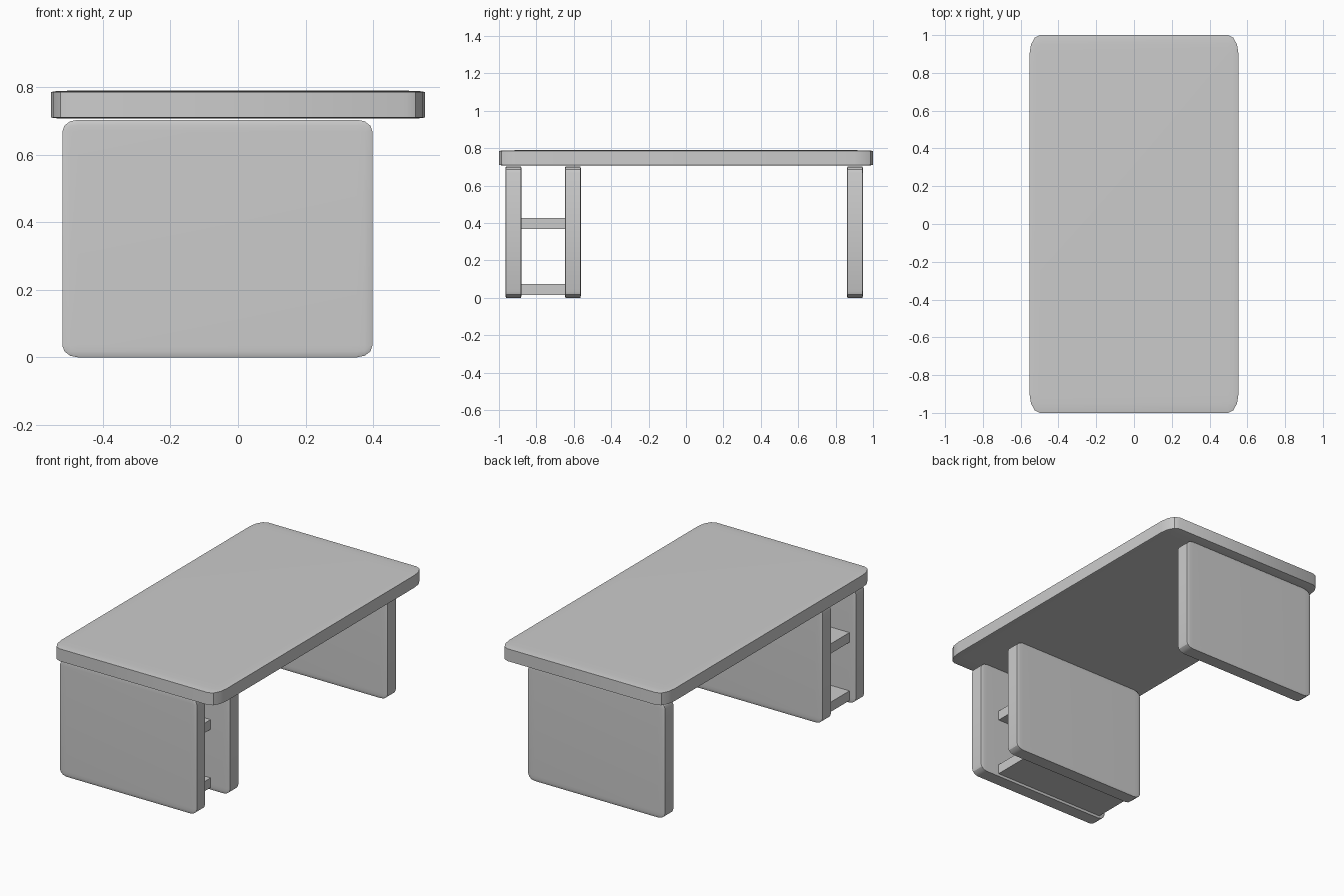
import bpy, bmesh

if "Cube" in bpy.data.objects:
    bpy.data.objects.remove(bpy.data.objects["Cube"])


def box(name, x, y, z, bevel=0.0):
    """Unit cube, optionally rounded in proportion, stretched to the given ranges."""
    bm = bmesh.new()
    bmesh.ops.create_cube(bm, size=1.0)
    if bevel:
        bmesh.ops.bevel(bm, geom=bm.edges[:], offset=bevel, offset_type='OFFSET',
                        segments=3, profile=0.5, affect='EDGES')
    for v in bm.verts:
        for i, (lo, hi) in enumerate((x, y, z)):
            v.co[i] = (lo + hi) / 2 + v.co[i] * (hi - lo)
    bmesh.ops.recalc_face_normals(bm, faces=bm.faces[:])
    mesh = bpy.data.meshes.new(name)
    bm.to_mesh(mesh)
    bm.free()
    obj = bpy.data.objects.new(name, mesh)
    bpy.context.collection.objects.link(obj)
    if bevel:
        bpy.ops.object.select_all(action='DESELECT')
        obj.select_set(True)
        bpy.context.view_layer.objects.active = obj
        bpy.ops.object.shade_smooth_by_angle()
    return obj


# Table top
box("table_top", (-0.553, 0.553), (-1.0, 1.0), (0.706, 0.789), 0.05)

# Upright panels: two at the shelf end, one at the far end
for name, y0 in (("front_outer_panel", -0.966),
                 ("front_inner_panel", -0.648),
                 ("back_panel", 0.86)):
    box(name, (-0.52, 0.398), (y0, y0 + 0.087), (0.0, 0.703), 0.05)

# Shelves between the paired panels
for name, z0 in (("lower_shelf", 0.014), ("upper_shelf", 0.367)):
    box(name, (-0.48, 0.27), (-0.885, -0.643), (z0, z0 + 0.059))
